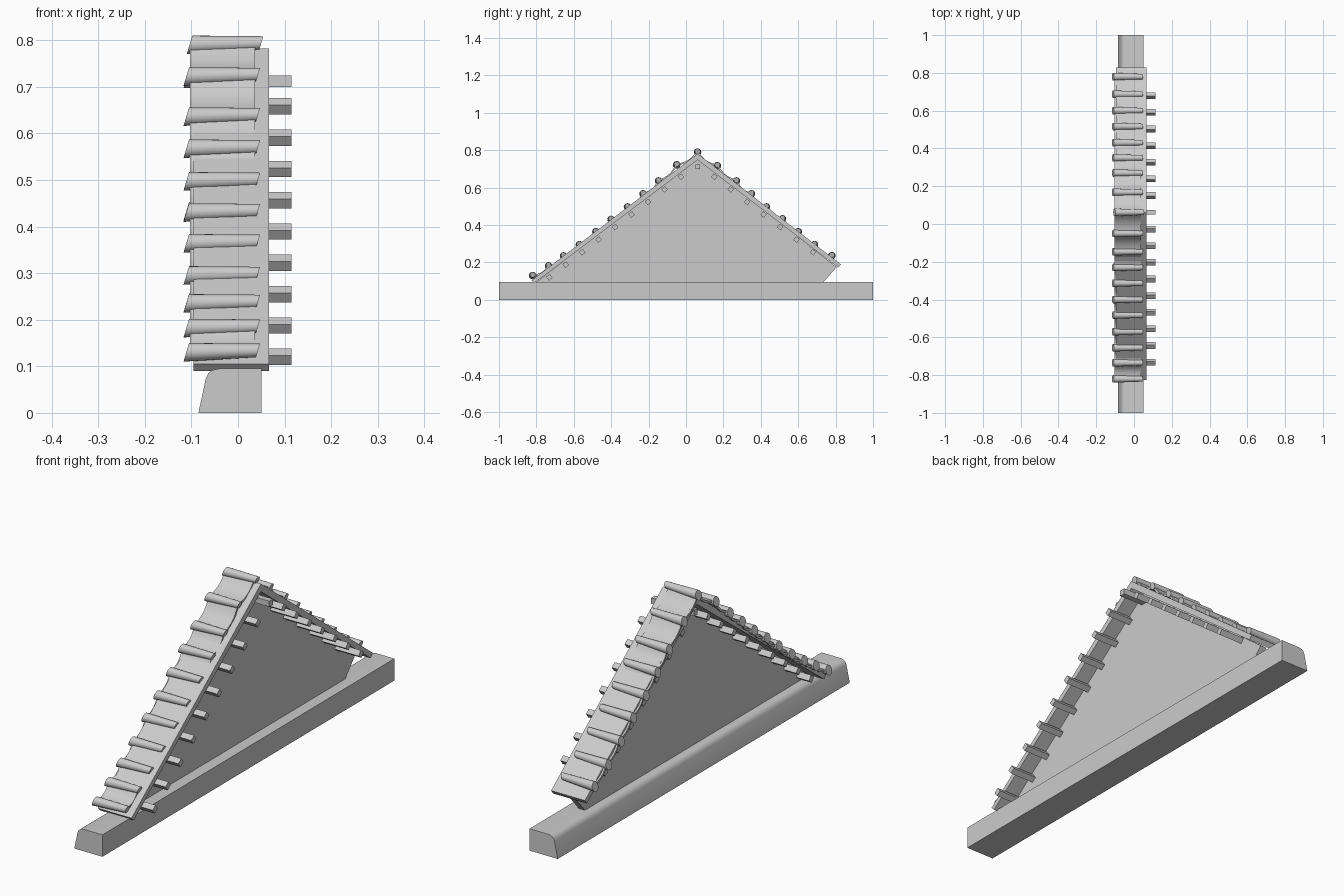
import bpy, bmesh, math
from mathutils import Vector

cube = bpy.data.objects.get("Cube")
if cube:
    bpy.data.objects.remove(cube)

grey = bpy.data.materials.new("plain_grey")
grey.use_nodes = True
grey.diffuse_color = (0.6, 0.6, 0.6, 1)
grey.node_tree.nodes["Principled BSDF"].inputs["Base Color"].default_value = (0.6, 0.6, 0.6, 1)


def finish(bm, name, smooth=False):
    bmesh.ops.recalc_face_normals(bm, faces=bm.faces)
    mesh = bpy.data.meshes.new(name)
    bm.to_mesh(mesh)
    bm.free()
    mesh.materials.append(grey)
    ob = bpy.data.objects.new(name, mesh)
    bpy.context.collection.objects.link(ob)
    if smooth:
        bpy.ops.object.select_all(action='DESELECT')
        ob.select_set(True)
        bpy.context.view_layer.objects.active = ob
        bpy.ops.object.shade_smooth_by_angle(angle=math.radians(40))
    return ob


def extrude_x(bm, profile, x0, x1):
    """Prism along x from a list of (y, z) points."""
    a = [bm.verts.new((x0, y, z)) for y, z in profile]
    b = [bm.verts.new((x1, y, z)) for y, z in profile]
    bm.faces.new(a)
    bm.faces.new(b[::-1])
    for i in range(len(a)):
        j = (i + 1) % len(a)
        bm.faces.new((a[i], a[j], b[j], b[i]))


def prism(name, profile, x0, x1):
    bm = bmesh.new()
    extrude_x(bm, profile, x0, x1)
    return finish(bm, name)


# Base beam with one rounded upper edge
section = [(-.085, 0), (.05, 0), (.05, .095), (-.04, .095), (-.055, .092), (-.064, .085), (-.069, .074)]
bm = bmesh.new()
ends = [[bm.verts.new((x, y, z)) for x, z in section] for y in (-1, 1)]
bm.faces.new(ends[0])
bm.faces.new(ends[1][::-1])
for i in range(len(section)):
    j = (i + 1) % len(section)
    bm.faces.new((ends[0][i], ends[0][j], ends[1][j], ends[1][i]))
finish(bm, "base_beam", True)

# Gable wall
prism("gable_wall", [(-.80, .095), (.735, .095), (.805, .175), (.062, .76), ], -.03, 0)

# Roof boards, one bent sheet over both slopes
prism("roof_boards", [(-.825, .105), (.062, .782), (.828, .19), (.814, .172), (.062, .748), (-.81, .09)],
      -.095, .067)

# Purlins: square bars along both slopes, plus one under the ridge
def purlin(bm, y, z, angle):
    s = .0125
    c, n = math.cos(angle), math.sin(angle)
    square = [(-s, -s), (s, -s), (s, s), (-s, s)]
    extrude_x(bm, [(y + u * c - v * n, z + u * n + v * c) for u, v in square], -.09, .115)

bm = bmesh.new()
purlin(bm, .062, .712, 0)
for side, count in ((-1, 9), (1, 7)):
    for k in range(count):
        purlin(bm, .062 + side * (.089 + .088 * k), .658 - .0672 * k, -side * math.radians(37))
finish(bm, "purlins")

# Centres of the round cover tiles, from the front eave over the ridge
ridge = (.062, .79)
left = [(-.82, .13), (-.735, .182), (-.655, .235), (-.57, .295), (-.482, .364),
        (-.4, .43), (-.313, .497), (-.23, .567), (-.147, .636), (-.05, .722)]
right = [(.168, .717), (.27, .636), (.35, .567), (.43, .497), (.516, .433),
         (.6, .364), (.687, .295), (.78, .236)]
centres = left + [ridge] + right

# Tapered cover tiles with slanted ends, wider end towards -x
bm = bmesh.new()
for y, z in centres:
    top = (y, z) == ridge
    rings = []
    for x, r, lift in ((-.111, .020, 0), (.043, .0145, .004)):
        ring = []
        for k in range(20):
            a = math.tau * k / 20
            dz = r * math.sin(a)
            ring.append(bm.verts.new((x + dz * .3 + (.007 if top else 0), y + r * math.cos(a), z + dz + lift)))
        rings.append(ring)
    bm.faces.new(rings[0])
    bm.faces.new(rings[1][::-1])
    for i in range(20):
        j = (i + 1) % 20
        bm.faces.new((rings[0][i], rings[0][j], rings[1][j], rings[1][i]))
finish(bm, "cover_tiles", True)

# Hollow pan tiles sagging between neighbouring cover tiles
bm = bmesh.new()
for p, q in zip(centres, centres[1:]):
    p, q = Vector(p), Vector(q)
    d = (q - p).normalized()
    n = Vector((-d.y, d.x))
    upper, lower = [], []
    for k in range(9):
        t = k / 8
        pt = p.lerp(q, t) + n * (.006 - .016 * math.sin(math.pi * t))
        upper.append(pt)
        lower.append(pt - n * .009)
    extrude_x(bm, [tuple(v) for v in upper + lower[::-1]], -.103, .037)
finish(bm, "pan_tiles", True)
